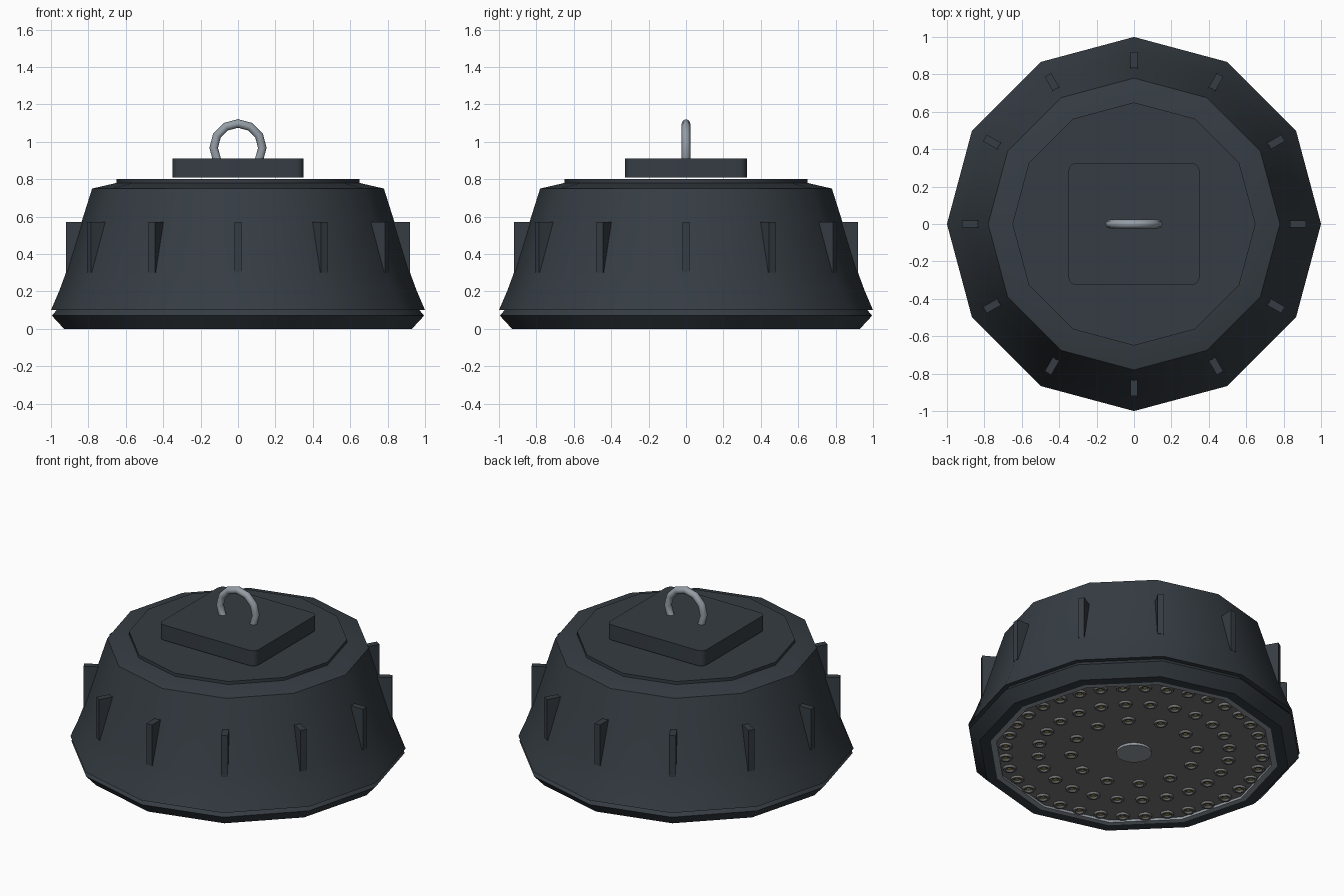
import bpy, bmesh, math
from mathutils import Matrix, Vector

if "Cube" in bpy.data.objects:
    bpy.data.objects.remove(bpy.data.objects["Cube"])


def material(name, rgb):
    m = bpy.data.materials.new(name)
    m.diffuse_color = (*rgb, 1)
    m.use_nodes = True
    m.node_tree.nodes["Principled BSDF"].inputs["Base Color"].default_value = m.diffuse_color
    return m


DARK = material("dark_metal", (0.036, 0.046, 0.056))
STEEL = material("steel", (0.30, 0.34, 0.38))
GREY = material("panel_grey", (0.18, 0.18, 0.18))
AMBER = material("amber", (0.45, 0.36, 0.08))


def finish(name, bm, mat, angle=None):
    bmesh.ops.recalc_face_normals(bm, faces=bm.faces)
    me = bpy.data.meshes.new(name)
    bm.to_mesh(me)
    bm.free()
    ob = bpy.data.objects.new(name, me)
    bpy.context.collection.objects.link(ob)
    me.materials.append(mat)
    if angle:
        bpy.ops.object.select_all(action='DESELECT')
        ob.select_set(True)
        bpy.context.view_layer.objects.active = ob
        bpy.ops.object.shade_smooth_by_angle(angle=math.radians(angle))
    return ob


def lathe(bm, profile, sides=12, at=(0, 0), closed=False):
    """Turn (radius, z) points about z; cap the ends unless the profile is closed."""
    rings = []
    for r, z in profile:
        rings.append([bm.verts.new((at[0] + r * math.cos(2 * math.pi * i / sides),
                                    at[1] + r * math.sin(2 * math.pi * i / sides), z))
                      for i in range(sides)])
    pairs = list(zip(rings, rings[1:]))
    if closed:
        pairs.append((rings[-1], rings[0]))
    else:
        bm.faces.new(rings[0])
        bm.faces.new(rings[-1])
    for a, b in pairs:
        for i in range(sides):
            j = (i + 1) % sides
            bm.faces.new((a[i], a[j], b[j], b[i]))


def turned(name, profile, mat, sides=12, closed=False, angle=35):
    bm = bmesh.new()
    lathe(bm, profile, sides, closed=closed)
    return finish(name, bm, mat, angle)


# Housing shell, lid and lower rim
turned("housing", [(0.94, 0.10), (1.0, 0.10), (0.955, 0.205), (0.92, 0.30), (0.84, 0.56),
                   (0.78, 0.75), (0.65, 0.78)], DARK)
turned("lid", [(0.65, 0.77), (0.65, 0.80)], DARK)
turned("lower_rim", [(0.865, 0.0), (0.93, 0.0), (0.995, 0.07), (0.97, 0.10), (0.865, 0.10)],
       DARK, closed=True)

# Light panel with steel trim and centre cap
turned("panel_trim", [(0.83, 0.0), (0.865, 0.0), (0.865, 0.05), (0.83, 0.05)], STEEL, closed=True)
turned("light_panel", [(0.84, 0.05), (0.84, 0.015)], GREY)
turned("centre_cap", [(0.105, 0.02), (0.105, 0.0)], STEEL, sides=24)

# Three rings of cup-shaped lamps, each with an amber emitter
cups, emitters = bmesh.new(), bmesh.new()
for radius, count, phase in ((0.765, 36, 5), (0.57, 24, 0), (0.375, 12, 15)):
    for i in range(count):
        a = math.radians(phase + 360 * i / count)
        at = (radius * math.cos(a), radius * math.sin(a))
        lathe(cups, [(0.042, 0.018), (0.038, 0.002), (0.026, 0.002), (0.018, 0.012)], 12, at)
        lathe(emitters, [(0.012, 0.013), (0.012, 0.008)], 8, at)
finish("lamp_cups", cups, GREY, 35)
finish("lamp_emitters", emitters, AMBER)

# Cooling fins at the housing corners
bm = bmesh.new()
for i in range(12):
    place = (Matrix.Rotation(math.radians(30 * i), 4, 'Z')
             @ Matrix.Translation((0.8625, 0, 0.435))
             @ Matrix.Diagonal((0.115, 0.04, 0.27, 1)))
    bmesh.ops.create_cube(bm, size=1, matrix=place)
finish("cooling_fins", bm, DARK)

# Driver box with rounded upright edges
bm = bmesh.new()
bmesh.ops.create_cube(bm, size=1, matrix=Matrix.Translation((0, 0, 0.86))
                      @ Matrix.Diagonal((0.70, 0.65, 0.10, 1)))
upright = [e for e in bm.edges if abs(e.verts[0].co.z - e.verts[1].co.z) > 0.05]
bmesh.ops.bevel(bm, geom=upright, offset=0.04, segments=4, profile=0.5, affect='EDGES')
finish("driver_box", bm, DARK, 35)

# Hanging ring, standing upright with its lower part sunk in the box
bpy.ops.mesh.primitive_torus_add(major_segments=12, minor_segments=8, major_radius=0.13,
                                 minor_radius=0.023, location=(0, 0, 0.968),
                                 rotation=(math.pi / 2, 0, 0))
ring = bpy.context.object
ring.name = "hanging_ring"
bm = bmesh.new()
bm.from_mesh(ring.data)
bmesh.ops.bisect_plane(bm, geom=bm.verts[:] + bm.edges[:] + bm.faces[:],
                       plane_co=Vector((0, -0.07, 0)), plane_no=Vector((0, -1, 0)),
                       clear_outer=True)
bmesh.ops.holes_fill(bm, edges=[e for e in bm.edges if e.is_boundary])
bm.to_mesh(ring.data)
bm.free()
ring.data.materials.append(STEEL)
bpy.ops.object.shade_smooth_by_angle(angle=math.radians(50))
